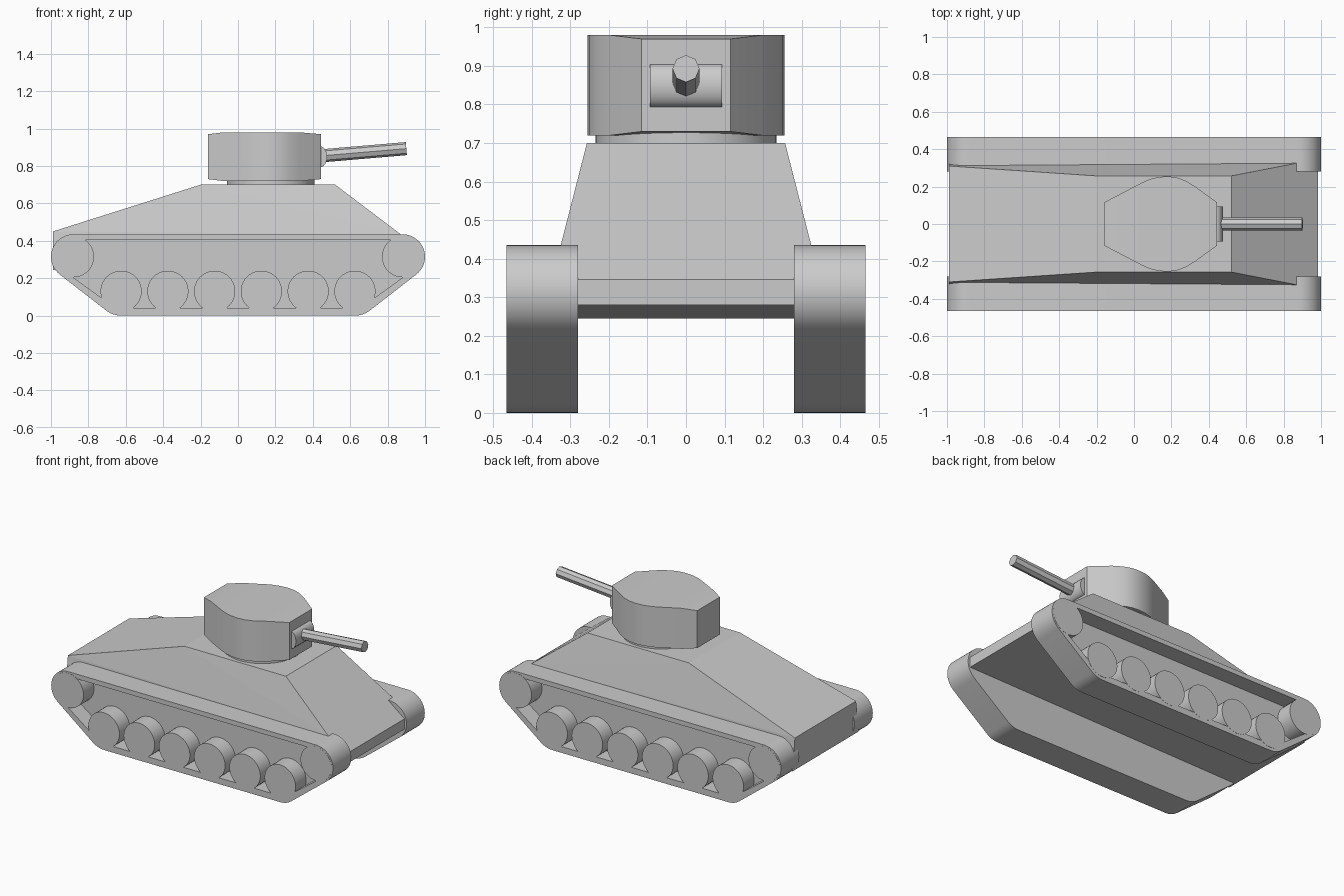
import bpy, bmesh, math
from mathutils import Vector

cube = bpy.data.objects.get("Cube")
if cube:
    bpy.data.objects.remove(cube, do_unlink=True)

grey = bpy.data.materials.new("plain_grey")
grey.use_nodes = True
COLOUR = (0.6, 0.6, 0.6, 1)
grey.diffuse_color = COLOUR
grey.node_tree.nodes["Principled BSDF"].inputs["Base Color"].default_value = COLOUR


def finish(bm, name, smooth=True):
    bmesh.ops.recalc_face_normals(bm, faces=bm.faces[:])
    mesh = bpy.data.meshes.new(name)
    bm.to_mesh(mesh)
    bm.free()
    obj = bpy.data.objects.new(name, mesh)
    bpy.context.collection.objects.link(obj)
    mesh.materials.append(grey)
    if smooth:
        bpy.ops.object.select_all(action='DESELECT')
        obj.select_set(True)
        bpy.context.view_layer.objects.active = obj
        bpy.ops.object.shade_smooth_by_angle(angle=math.radians(30))
    return obj


def cylinder(name, start, end, radius, sides):
    start, end = Vector(start), Vector(end)
    axis = end - start
    bm = bmesh.new()
    bmesh.ops.create_cone(bm, cap_ends=True, segments=sides, radius1=radius,
                          radius2=radius, depth=axis.length)
    turn = axis.to_track_quat('Z', 'Y')
    for v in bm.verts:
        v.co = turn @ v.co + (start + end) / 2
    return finish(bm, name)


def bridge(bm, a, b):
    for i in range(len(a)):
        j = (i + 1) % len(a)
        bm.faces.new((a[i], a[j], b[j], b[i]))


# Hull: sloped plates, narrower at the roof
bm = bmesh.new()
for x, y, z in [(-0.2, 0.257, 0.7), (0.52, 0.257, 0.7), (-0.99, 0.31, 0.45),
                (0.87, 0.325, 0.435), (0.985, 0.3, 0.346), (0.985, 0.3, 0.28),
                (-0.99, 0.335, 0.245)]:
    for s in (-1, 1):
        bm.verts.new((x, s * y, z))
bmesh.ops.convex_hull(bm, input=bm.verts[:])
bmesh.ops.dissolve_limit(bm, angle_limit=math.radians(1), verts=bm.verts[:], edges=bm.edges[:])
finish(bm, "hull", smooth=False)

# Tracks: belt outline round the end wheels and the outer road wheels
IDLER_X, IDLER_Z, ROAD_X, ROAD_Z = 0.88, 0.315, 0.625, 0.13
OUTER_Y, INNER_Y, FLOOR_Y = 0.465, 0.28, 0.36


def belt(idler_r, road_r):
    arcs = [(-IDLER_X, IDLER_Z, idler_r, 90, 234), (-ROAD_X, ROAD_Z, road_r, 234, 270),
            (ROAD_X, ROAD_Z, road_r, 270, 306), (IDLER_X, IDLER_Z, idler_r, 306, 450)]
    pts = []
    for cx, cz, r, a, b in arcs:
        n = max(4, (b - a) // 8)
        for i in range(n + 1):
            t = math.radians(a + (b - a) * i / n)
            pts.append((cx + r * math.cos(t), cz + r * math.sin(t)))
    return pts


for side, s in (("left", 1), ("right", -1)):
    side = "rear_side" if s > 0 else "front_side"
    outer, inner = belt(0.12, 0.13), belt(0.09, 0.09)
    bm = bmesh.new()
    loops = [[bm.verts.new((x, s * y, z)) for x, z in pts]
             for pts, y in ((outer, INNER_Y), (outer, OUTER_Y), (inner, OUTER_Y), (inner, FLOOR_Y))]
    for a, b in zip(loops, loops[1:]):
        bridge(bm, a, b)
    bm.faces.new(loops[0])
    bm.faces.new(loops[-1])
    finish(bm, "track_" + side)

    # Wheels sit in the recess, level with the belt edge
    wheels = [(-IDLER_X, IDLER_Z, "end_wheel"), (IDLER_X, IDLER_Z, "end_wheel")]
    wheels += [(-ROAD_X + 0.25 * i, ROAD_Z, "road_wheel") for i in range(6)]
    for i, (x, z, kind) in enumerate(wheels):
        cylinder(f"{kind}_{side}_{i + 1}", (x, s * (FLOOR_Y - 0.02), z),
                 (x, s * (OUTER_Y + 0.001), z), 0.11, 40)

# Turret ring
cylinder("turret_ring", (0.175, 0, 0.68), (0.175, 0, 0.73), 0.235, 48)

# Turret: pointed-oval plan with blunt ends slightly shallower than the middle
plan = [(-0.16, 0.115, 0.01), (-0.08, 0.157, 0), (0.04, 0.22, 0), (0.08, 0.238, 0),
        (0.125, 0.25, 0), (0.175, 0.255, 0), (0.225, 0.25, 0), (0.275, 0.232, 0),
        (0.33, 0.198, 0), (0.445, 0.115, 0.01)]
bm = bmesh.new()
rings = [[bm.verts.new((x, s * y, 0.98 - d if top else 0.72 + d)) for s, top in
          ((-1, False), (1, False), (1, True), (-1, True))] for x, y, d in plan]
for a, b in zip(rings, rings[1:]):
    bridge(bm, a, b)
bm.faces.new(rings[0])
bm.faces.new(rings[-1])
finish(bm, "turret")

# Gun shield: rounded bar across the turret face
bm = bmesh.new()
arc = [math.radians(-90 + 15 * i) for i in range(13)]
ends = [[bm.verts.new((0.44 + 0.036 * math.cos(t), y, 0.849 + 0.056 * math.sin(t))) for t in arc]
        for y in (-0.093, 0.093)]
bridge(bm, *ends)
for end in ends:
    bm.faces.new(end)
finish(bm, "gun_shield")

# Gun barrel, raised a little
cylinder("gun_barrel", (0.44, 0, 0.854), (0.9, 0, 0.893), 0.035, 8)
